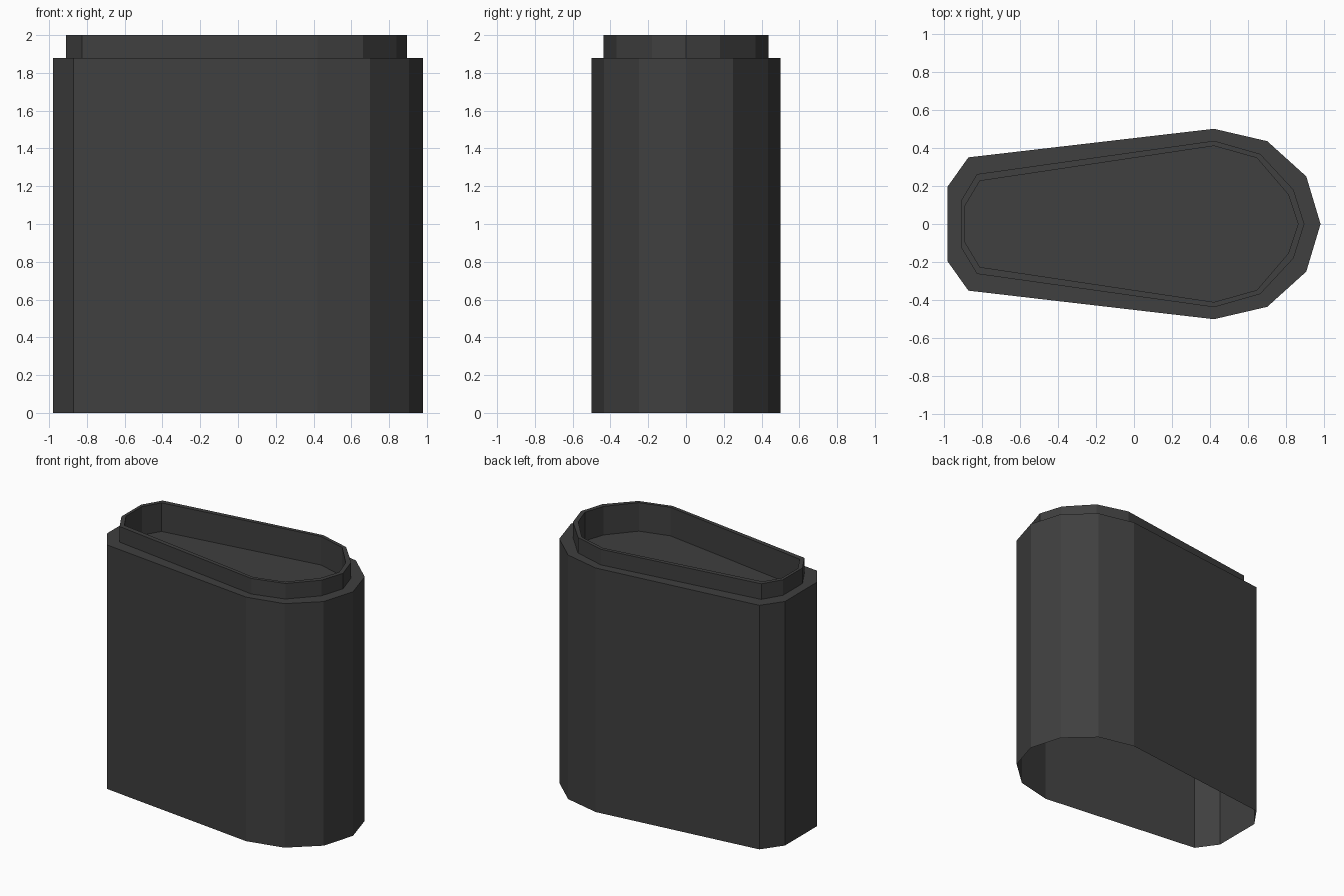
import bpy
import bmesh

cube = bpy.data.objects.get("Cube")
if cube:
    bpy.data.objects.remove(cube, do_unlink=True)

charcoal = bpy.data.materials.new("charcoal")
charcoal.use_nodes = True
color = (0.05, 0.05, 0.05, 1)
charcoal.diffuse_color = color
charcoal.node_tree.nodes["Principled BSDF"].inputs["Base Color"].default_value = color

# Half outlines, from the narrow end to the tip of the wide end
OUTER = [(-0.98, 0.195), (-0.87, 0.35), (0.42, 0.5), (0.70, 0.435), (0.905, 0.25), (0.98, 0)]
COLLAR = [(-0.91, 0.12), (-0.825, 0.262), (0.42, 0.437), (0.663, 0.368), (0.838, 0.18), (0.895, 0)]
INNER = [(-0.887, 0.097), (-0.81, 0.226), (0.42, 0.41), (0.645, 0.347), (0.81, 0.155), (0.862, 0)]
SHOULDER, TOP, FLOOR = 1.88, 2.0, 1.78


def mirrored(half):
    """Close a half outline by mirroring it in y, counter-clockwise from above."""
    return [(x, -y) for x, y in half] + half[-2::-1]


def loft(name, sections, cap_last=False):
    """Join outlines at given heights with walls, optionally capping the last."""
    bm = bmesh.new()
    rings = [[bm.verts.new((x, y, z)) for x, y in mirrored(half)] for half, z in sections]
    for low, high in zip(rings, rings[1:]):
        n = len(low)
        for i in range(n):
            j = (i + 1) % n
            bm.faces.new((low[i], low[j], high[j], high[i]))
    if cap_last:
        bm.faces.new(rings[-1])
    mesh = bpy.data.meshes.new(name)
    bm.to_mesh(mesh)
    bm.free()
    mesh.materials.append(charcoal)
    obj = bpy.data.objects.new(name, mesh)
    bpy.context.collection.objects.link(obj)
    return obj


# Hollow body, open underneath, with the shoulder ledge
loft("body_shell", [(OUTER, 0), (OUTER, SHOULDER), (COLLAR, SHOULDER)])
# Raised collar with a thin rim and a sunken floor
loft("collar_and_recess", [(COLLAR, SHOULDER), (COLLAR, TOP), (INNER, TOP), (INNER, FLOOR)], cap_last=True)
